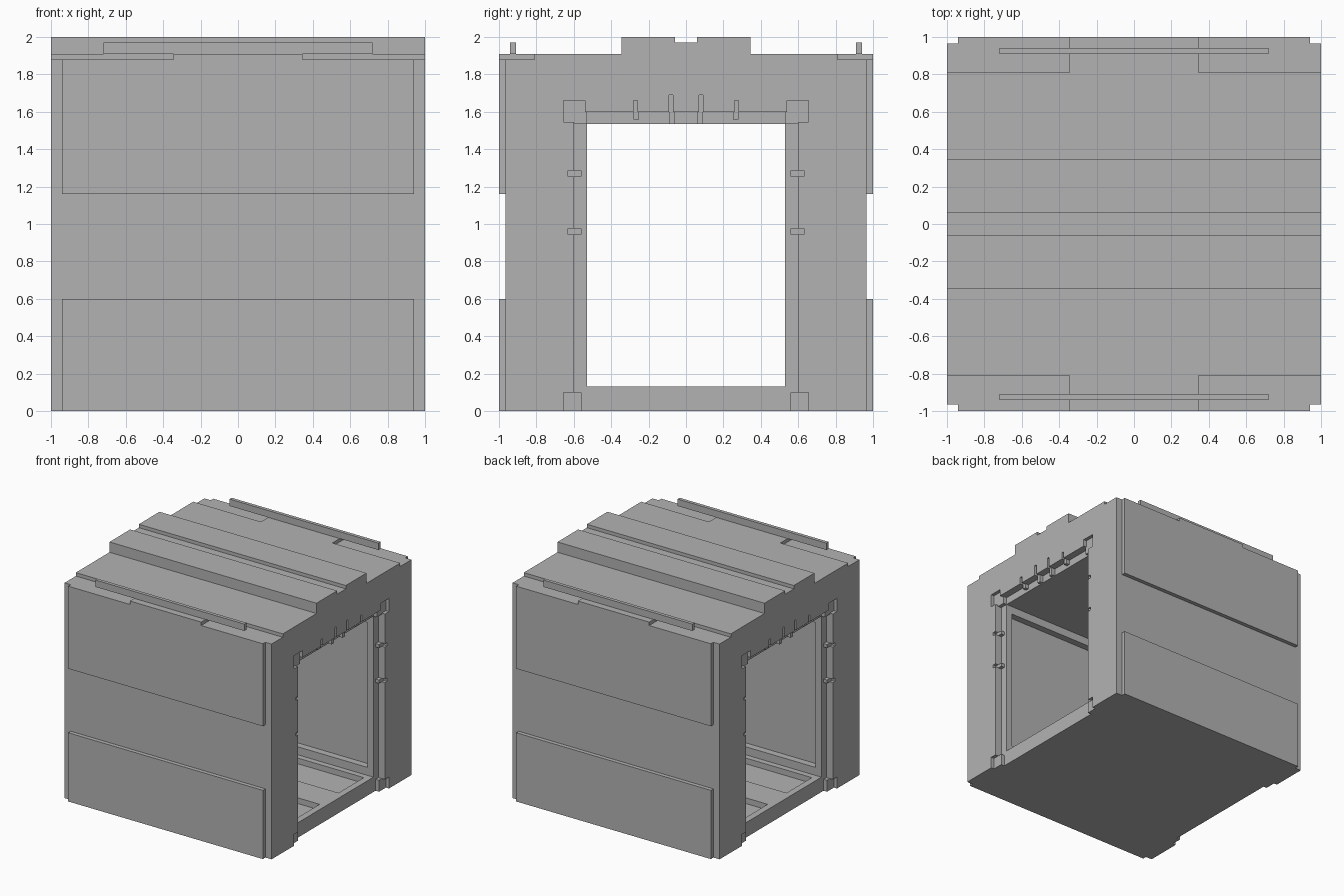
import bpy
import bmesh
from mathutils import Vector

cube = bpy.data.objects.get("Cube")
if cube:
    bpy.data.objects.remove(cube, do_unlink=True)

grey = bpy.data.materials.new("plain_grey")
grey.use_nodes = True
grey.diffuse_color = (0.45, 0.45, 0.45, 1)
grey.node_tree.nodes["Principled BSDF"].inputs["Base Color"].default_value = grey.diffuse_color


def prism(name, points, axis, lo, hi):
    """Extrude a flat outline along x (outline in y, z) or along y (outline in x, z)."""
    bm = bmesh.new()
    place = (lambda a, b: (lo, a, b)) if axis == "x" else (lambda a, b: (a, lo, b))
    face = bm.faces.new([bm.verts.new(place(a, b)) for a, b in points])
    step = Vector((hi - lo, 0, 0)) if axis == "x" else Vector((0, hi - lo, 0))
    grown = bmesh.ops.extrude_face_region(bm, geom=[face])["geom"]
    bmesh.ops.translate(bm, vec=step, verts=[v for v in grown if isinstance(v, bmesh.types.BMVert)])
    # The starting cap is kept by the extrusion, so only normals need fixing
    bmesh.ops.recalc_face_normals(bm, faces=bm.faces)
    mesh = bpy.data.meshes.new(name)
    bm.to_mesh(mesh)
    bm.free()
    mesh.materials.append(grey)
    obj = bpy.data.objects.new(name, mesh)
    bpy.context.scene.collection.objects.link(obj)
    return obj


def box(name, x, y, z):
    (x0, x1), (y0, y1), (z0, z1) = sorted(x), sorted(y), sorted(z)
    return prism(name, [(y0, z0), (y1, z0), (y1, z1), (y0, z1)], "x", x0, x1)


def mirrored(half):
    """Complete a symmetric outline from its positive half, bottom to top."""
    return half + [(-a, b) for a, b in reversed(half)]


def cut(target, cutters):
    for cutter in cutters:
        mod = target.modifiers.new("cut", "BOOLEAN")
        mod.operation, mod.solver, mod.object = "DIFFERENCE", "EXACT", cutter
        bpy.context.view_layer.update()
        graph = bpy.context.evaluated_depsgraph_get()
        result = bpy.data.meshes.new_from_object(target.evaluated_get(graph))
        target.modifiers.clear()
        target.data = result
        bpy.data.objects.remove(cutter, do_unlink=True)


SIGNS = (1, -1)
ROOF, STEP, SIDE = 1.91, 1.88, 0.965
SILL, HEAD, JAMB = 0.13, 1.535, 0.53
FRAME_X, CLIP_X = 0.937, 0.97

# Body shell with the stepped roof ridge
body = prism("body_shell", mirrored([
    (SIDE, 0), (SIDE, ROOF), (0.345, ROOF), (0.345, 2), (0.06, 2), (0.06, 1.97)]), "x", -1, 1)

# Passage, and the recessed panels of its floor and walls
cutters = [box("passage", (-1.2, 1.2), (-JAMB, JAMB), (SILL, HEAD))]
for s in SIGNS:
    cutters.append(box("floor_recess", (-0.88, 0.88), (s * 0.13, s * 0.48), (0.08, 0.3)))
    cutters.append(box("wall_recess", (-0.88, 0.88), (s * 0.4, s * 0.59), (0.2, 1.465)))

# Door surrounds at both ends and low corners of the roof
for e in SIGNS:
    cutters.append(box("door_recess", (e * FRAME_X, e * 1.2), (-0.6, 0.6), (-0.2, 1.6)))
    for s in SIGNS:
        cutters.append(box("roof_corner", (e * 0.345, e * 1.2), (s * 0.81, s * 1.2), (STEP, 2.2)))

# Clips around each door: name, y range, z range
clips = [
    ("door_corner_plate", (JAMB, 0.655), (HEAD, 1.66)),
    ("door_foot_plate", (0.56, 0.655), (0, 0.1)),
    ("upper_side_clip", (0.56, 0.63), (1.255, 1.285)),
    ("lower_side_clip", (0.56, 0.63), (0.945, 0.975)),
    ("long_head_clip", (0.06, 0.092), (HEAD, 1.69)),
    ("short_head_clip", (0.25, 0.28), (1.56, 1.66)),
]
for name, (y0, y1), (z0, z1) in clips:
    for e in SIGNS:
        for s in SIGNS:
            low = -0.1 if z0 == 0 else z0 + 0.01 if z0 == HEAD else z0
            cutters.append(box("notch", (e * (CLIP_X - 0.01), e * 1.2), (s * (y0 + 0.01), s * y1), (low, z1)))
            box(name, (e * (FRAME_X - 0.01), e * CLIP_X), (s * y0, s * y1), (z0, z1))
cut(body, cutters)

# Raised cladding panels and roof rails, front and back
for s, side in ((-1, "front"), (1, "back")):
    inner, outer = sorted((s * (SIDE - 0.01), s))
    prism(side + "_lower_panel", mirrored([(0.94, 0), (0.94, 0.6)]), "y", inner, outer)
    prism(side + "_upper_panel", mirrored([
        (0.94, 1.16), (0.94, STEP), (0.345, STEP), (0.345, ROOF)]), "y", inner, outer)
    box(side + "_roof_rail", (-0.72, 0.72), (s * 0.91, s * 0.94), (ROOF, 1.97))
